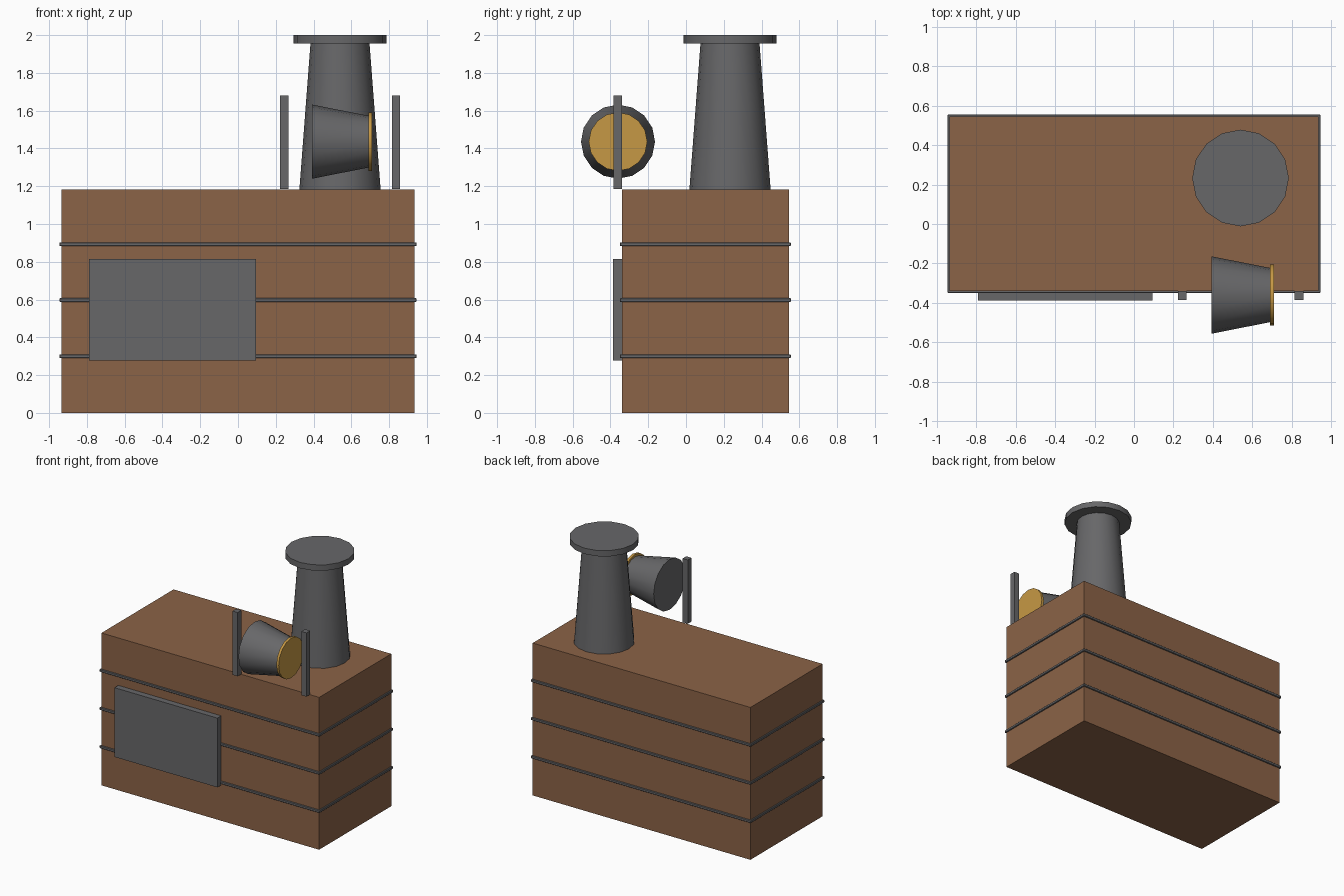
import bpy
import math
from mathutils import Vector

default = bpy.data.objects.get("Cube")
if default:
    bpy.data.objects.remove(default, do_unlink=True)


def material(name, rgb):
    mat = bpy.data.materials.new(name)
    mat.use_nodes = True
    colour = (*rgb, 1.0)
    mat.diffuse_color = colour
    mat.node_tree.nodes["Principled BSDF"].inputs["Base Color"].default_value = colour
    return mat


BRICK = material("brick brown", (0.26, 0.125, 0.063))
METAL = material("dark metal", (0.136, 0.136, 0.141))
BRASS = material("brass", (0.565, 0.314, 0.058))


def box(name, low, high, mat):
    """Box between two opposite corners."""
    low, high = Vector(low), Vector(high)
    bpy.ops.mesh.primitive_cube_add(size=1, location=(low + high) / 2)
    obj = bpy.context.object
    obj.name = name
    obj.scale = high - low
    bpy.ops.object.transform_apply(location=False, rotation=False, scale=True)
    obj.data.materials.append(mat)
    return obj


def cone(name, start, end, r_start, r_end, mat, sides=16):
    """Capped cone frustum between two points."""
    start, end = Vector(start), Vector(end)
    axis = end - start
    tilt = math.pi / 2 if abs(axis.x) > abs(axis.z) else 0
    bpy.ops.mesh.primitive_cone_add(vertices=sides, radius1=r_start, radius2=r_end,
                                    depth=axis.length, location=(start + end) / 2,
                                    rotation=(0, tilt, 0))
    obj = bpy.context.object
    obj.name = name
    obj.data.materials.append(mat)
    bpy.ops.object.shade_smooth_by_angle(angle=math.radians(30))
    return obj


# Body with three thin metal bands
box("body", (-0.935, -0.34, 0), (0.935, 0.545, 1.183), BRICK)
for i, z in enumerate((0.30, 0.597, 0.893)):
    band = box(f"band_{i + 1}", (-0.945, -0.35, z - 0.01), (0.945, 0.555, z + 0.01), METAL)
    bevel = band.modifiers.new("soft edge", "BEVEL")
    bevel.width = 0.003
    bevel.segments = 1

# Front door plate
box("door", (-0.79, -0.387, 0.277), (0.094, -0.335, 0.815), METAL)

# Chimney and its cap
CX, CY = 0.54, 0.233
cone("chimney", (CX, CY, 1.17), (CX, CY, 1.96), 0.216, 0.156, METAL)
cone("chimney_cap", (CX, CY, 1.955), (CX, CY, 2.0), 0.245, 0.245, METAL)

# Two upright posts on the front edge
for side, x in (("right", 0.245), ("left", 0.836)):
    box(f"{side}_post", (x - 0.022, -0.385, 1.185), (x + 0.022, -0.34, 1.68), METAL)

# Sideways bell between the posts, with a brass disc on its narrow end
BY, BZ = -0.36, 1.436
cone("bell", (0.393, BY, BZ), (0.692, BY, BZ), 0.196, 0.137, METAL)
cone("bell_disc", (0.69, BY, BZ), (0.71, BY, BZ), 0.155, 0.155, BRASS)
